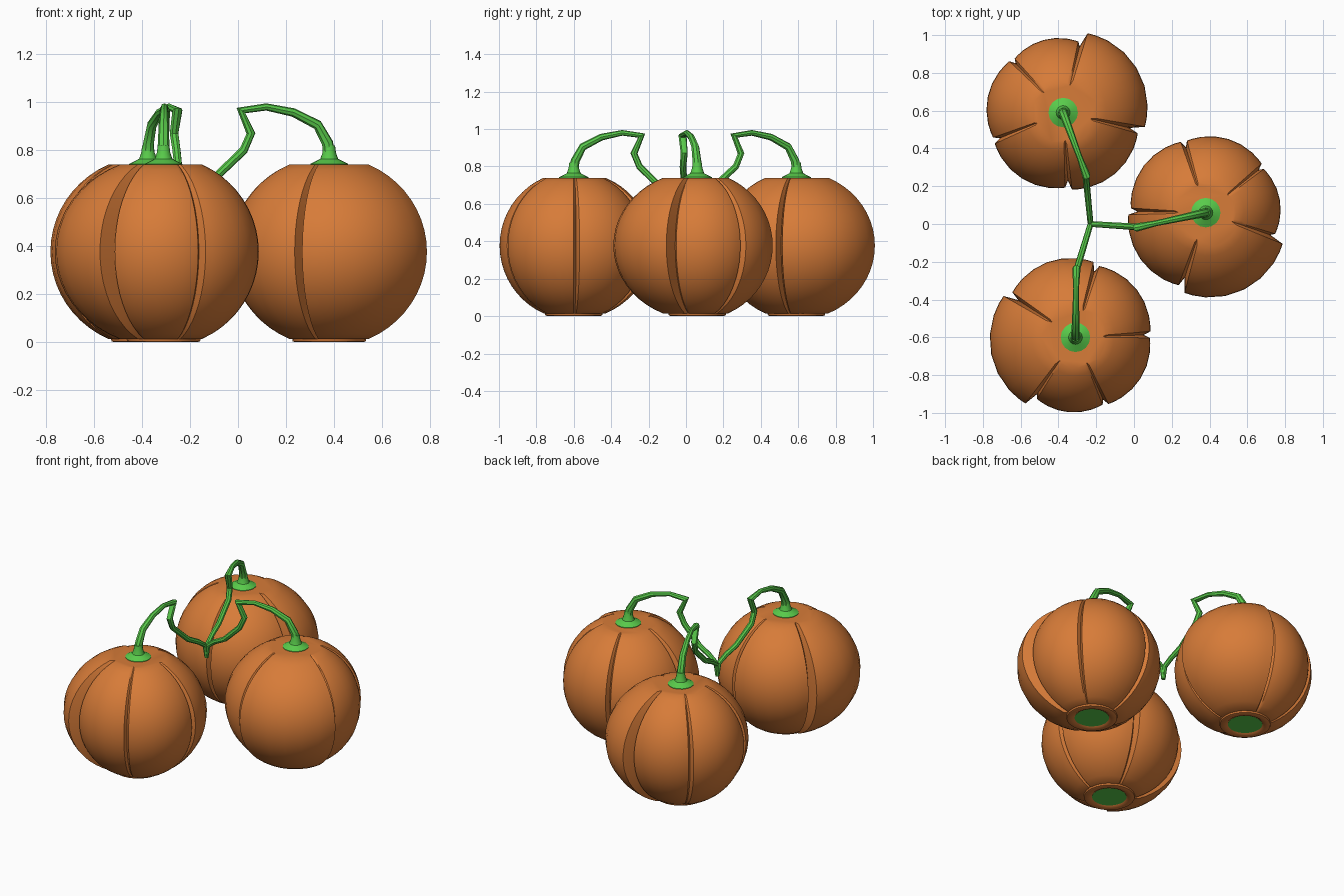
import bpy, bmesh, math
from mathutils import Vector

if "Cube" in bpy.data.objects:
    bpy.data.objects.remove(bpy.data.objects["Cube"])


def material(name, rgb):
    m = bpy.data.materials.new(name)
    m.diffuse_color = (*rgb, 1)
    m.use_nodes = True
    m.node_tree.nodes["Principled BSDF"].inputs["Base Color"].default_value = m.diffuse_color
    return m


ORANGE = material("pumpkin orange", (0.68, 0.2, 0.04))
GREEN = material("stem green", (0.1, 0.6, 0.07))

# Lobes around a pumpkin: (start angle, end angle, radius); the first is the big one
LOBES = [(0, 89, .455), (89, 147, .398), (147, 215, .408), (215, 287, .412), (287, 360, .425)]
NOTCH = .362


def outline(turn):
    """Angle and radius samples of the ribbed cross-section."""
    pts = []
    for a0, a1, r in LOBES:
        pts.append((math.radians(turn + a0), NOTCH))
        for f in (.035, .1, .2, .35, .5, .65, .8, .9, .965):
            edge = abs(2 * f - 1)
            rr = r * (1 - .04 * edge ** 2)
            pts.append((math.radians(turn + a0 + f * (a1 - a0)), rr))
    return pts


def skin(name, rings, mat, angle=40, caps=True):
    """Join rings of points into one surface."""
    bm = bmesh.new()
    loops = [[bm.verts.new(p) for p in ring] for ring in rings]
    n = len(loops[0])
    for a, b in zip(loops, loops[1:]):
        for i in range(n):
            bm.faces.new((a[i], a[(i + 1) % n], b[(i + 1) % n], b[i]))
    if caps:
        bm.faces.new(loops[0][::-1])
        bm.faces.new(loops[-1])
    bmesh.ops.recalc_face_normals(bm, faces=bm.faces)
    me = bpy.data.meshes.new(name)
    bm.to_mesh(me)
    bm.free()
    me.materials.append(mat)
    ob = bpy.data.objects.new(name, me)
    bpy.context.collection.objects.link(ob)
    bpy.ops.object.select_all(action='DESELECT')
    ob.select_set(True)
    bpy.context.view_layer.objects.active = ob
    bpy.ops.object.shade_smooth_by_angle(angle=math.radians(angle))
    return ob


def lathe(name, x, y, profile, mat, n=24):
    rings = [[(x + r * math.cos(2 * math.pi * i / n), y + r * math.sin(2 * math.pi * i / n), z)
              for i in range(n)] for r, z in profile]
    return skin(name, rings, mat)


def tube(name, path, radii, mat, n=8):
    """Sweep a round section along a path lying roughly in a vertical plane."""
    rings = []
    flat = path[0] - path[5]
    side = Vector((-flat.y, flat.x, 0)).normalized()
    for i, (p, r) in enumerate(zip(path, radii)):
        d = (path[min(i + 1, len(path) - 1)] - path[max(i - 1, 0)]).normalized()
        u = (side - d * side.dot(d)).normalized()
        v = d.cross(u)
        rings.append([p + r * (u * math.cos(t) + v * math.sin(t))
                      for t in (2 * math.pi * k / n for k in range(n))])
    return skin(name, rings, mat, 35)


def pumpkin(tag, x, y, turn, tip):
    # Ribbed body
    ribs = outline(turn)
    rings = []
    steps = 20
    for k in range(steps + 1):
        a = math.radians(-66 + 132 * k / steps)
        s, z = math.cos(a), .377 + .397 * math.sin(a)
        rings.append([(x + s * r * math.cos(t), y + s * r * math.sin(t), z) for t, r in ribs])
    skin("body_" + tag, rings, ORANGE)

    # Rounded foot ring with a green blossom end inside
    lathe("foot_ring_" + tag, x, y,
          [(.17, .035), (.155, .02), (.152, .004), (.14, 0), (.115, .002), (.102, .012), (.1, .03)], ORANGE)
    lathe("blossom_end_" + tag, x, y, [(.104, .008), (.07, .009), (.03, .01), (.03, .02)], GREEN)

    # Flared stem collar
    lathe("stem_collar_" + tag, x, y,
          [(.078, .733), (.078, .743), (.06, .752), (.037, .764), (.028, .79), (.024, .82)], GREEN, 16)

    # Vine: arches out to the tip, kinks back, then drops to the shared knot
    base, end = Vector((x, y, 0)), Vector((*tip, 0))
    knot = Vector((-.23, 0, 0))
    arch = [(0, .78), (.02, .83), (.13, .905), (.4, .957), (.7, .98), (.98, .965), (.87, .87), (.95, .8)]
    path = [base.lerp(end, t) + Vector((0, 0, z)) for t, z in arch]
    last = base.lerp(end, .95)
    path += [last.lerp(knot, t) + Vector((0, 0, z))
             for t, z in ((.45, .69), (.75, .65), (.96, .61), (1, .53))]
    radii = [.027, .024, .021, .018, .015, .022, .019, .018, .017, .016, .016, .013]
    tube("vine_" + tag, path, radii, GREEN)


pumpkin("right", .38, .06, 252, (.005, -.02))
pumpkin("back", -.375, .59, -13, (-.25, .25))
pumpkin("front", -.31, -.60, 147, (-.305, -.23))
